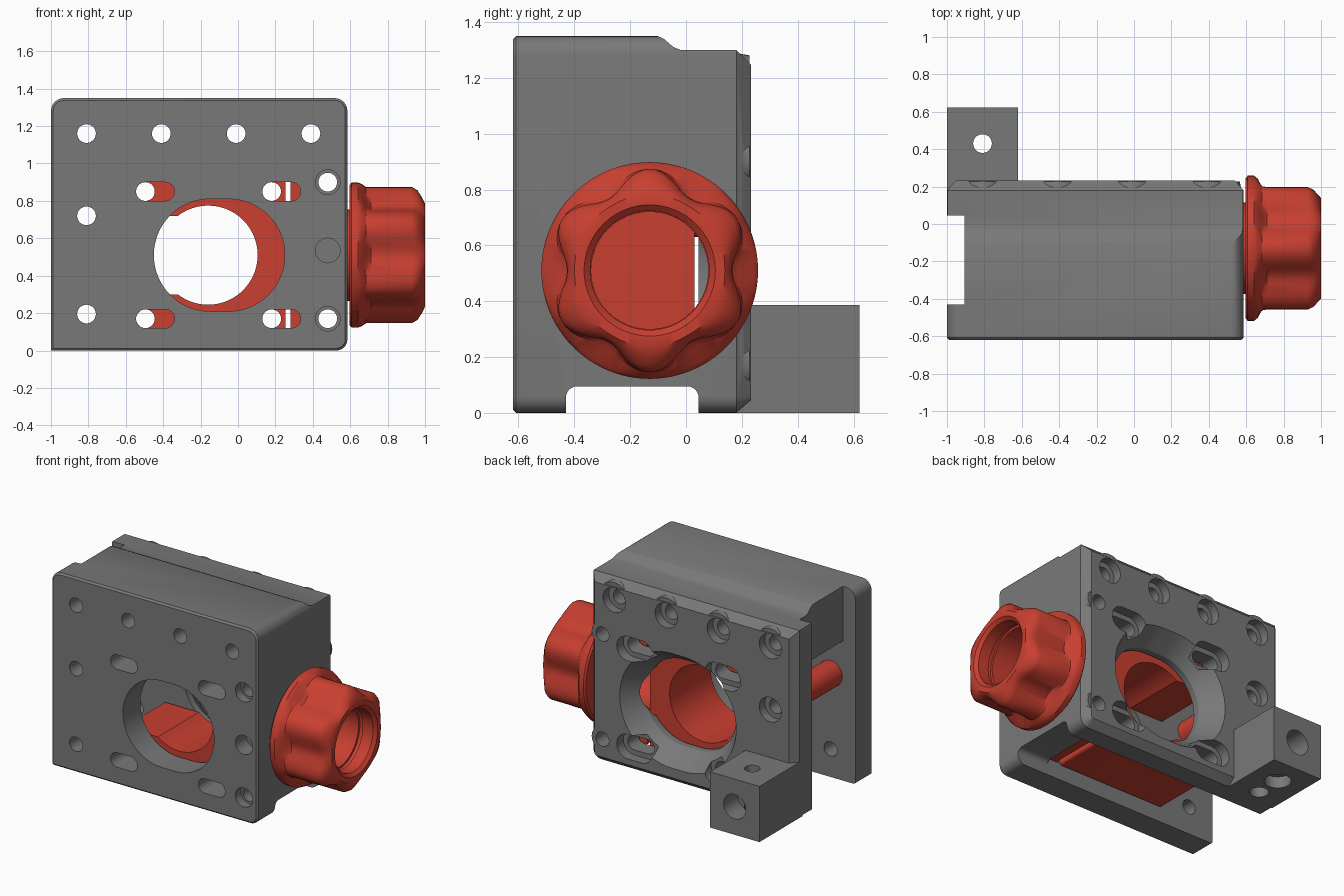
import bpy, bmesh, math

if "Cube" in bpy.data.objects:
    bpy.data.objects.remove(bpy.data.objects["Cube"])


def material(name, rgb):
    m = bpy.data.materials.new(name)
    m.diffuse_color = (*rgb, 1)
    m.use_nodes = True
    m.node_tree.nodes["Principled BSDF"].inputs["Base Color"].default_value = m.diffuse_color
    return m


GREY = material("dark grey", (0.19, 0.19, 0.19))
RED = material("red", (0.58, 0.05, 0.03))


def circle(u, v, r, n=40):
    return [(u + r * math.cos(2 * math.pi * i / n), v + r * math.sin(2 * math.pi * i / n)) for i in range(n)]


def stadium(u0, u1, v, r, n=20):
    pts = []
    for c, start in ((u1, -90), (u0, 90)):
        for i in range(n + 1):
            a = math.radians(start + 180 * i / n)
            pts.append((c + r * math.cos(a), v + r * math.sin(a)))
    return pts


def rounded(u0, u1, v0, v1, radii, inset=0, n=6):
    """Rounded rectangle; radii run from lower left, counter-clockwise."""
    pts = []
    corners = ((u0, v0, 1, 1, 180), (u1, v0, -1, 1, 270), (u1, v1, -1, -1, 0), (u0, v1, 1, -1, 90))
    for (u, v, su, sv, start), r in zip(corners, radii):
        ri = max(r - inset, 0.008)
        for i in range(n + 1):
            a = math.radians(start + 90 * i / n)
            pts.append((u + su * (inset + ri) + ri * math.cos(a), v + sv * (inset + ri) + ri * math.sin(a)))
    return pts


def loft(name, axis, sections, mat, closed=False):
    """Join outlines placed along an axis; closed joins last to first."""
    place = {"x": lambda t, u, v: (t, u, v), "y": lambda t, u, v: (u, t, v), "z": lambda t, u, v: (u, v, t)}[axis]
    bm = bmesh.new()
    rings = [[bm.verts.new(place(t, u, v)) for u, v in pts] for t, pts in sections]
    n = len(rings[0])
    pairs = list(zip(rings, rings[1:])) + ([(rings[-1], rings[0])] if closed else [])
    for a, b in pairs:
        for i in range(n):
            j = (i + 1) % n
            bm.faces.new((a[i], a[j], b[j], b[i]))
    if not closed:
        bm.faces.new(rings[0])
        bm.faces.new(rings[-1])
    bmesh.ops.recalc_face_normals(bm, faces=bm.faces)
    me = bpy.data.meshes.new(name)
    bm.to_mesh(me)
    bm.free()
    me.materials.append(mat)
    ob = bpy.data.objects.new(name, me)
    bpy.context.collection.objects.link(ob)
    return ob


def prism(name, axis, pts, a, b, mat=GREY):
    return loft(name, axis, [(a, pts), (b, pts)], mat)


def box(name, x0, x1, y0, y1, z0, z1, mat=GREY):
    return prism(name, "y", [(x0, z0), (x1, z0), (x1, z1), (x0, z1)], y0, y1, mat)


def combine(target, tool, op="DIFFERENCE"):
    mod = target.modifiers.new("combine", "BOOLEAN")
    mod.object, mod.operation, mod.solver = tool, op, "EXACT"
    bpy.context.view_layer.objects.active = target
    bpy.ops.object.modifier_apply(modifier=mod.name)
    bpy.data.objects.remove(tool)


# Housing shell: chamfered plate outline trimmed by the side profile
def outline(inset):
    return rounded(-1, 0.585, 0, 1.35, (0.015, 0.06, 0.07, 0.07), inset)


housing = loft("housing", "y", [(-0.62, outline(0.012)), (-0.608, outline(0)),
                                (0.18, outline(0)), (0.232, outline(0.045))], GREY)
side = [(-0.7, -0.1), (0.3, -0.1), (0.3, 1.18), (0.18, 1.30), (-0.02, 1.30), (-0.045, 1.31),
        (-0.08, 1.34), (-0.10, 1.349), (-0.12, 1.36), (-0.7, 1.36)]
combine(housing, prism("trim", "x", side, -1.2, 1), "INTERSECT")

# Rear bosses around the edge screws
TOP = [(-0.81, 1.16), (-0.41, 1.16), (-0.01, 1.16), (0.39, 1.16)]
for x, z in TOP:
    combine(housing, loft("boss", "y", [(0.14, circle(x, z, 0.137)), (0.228, circle(x, z, 0.12))], GREY), "UNION")
for z in (0.17, 0.90):
    combine(housing, loft("boss", "y", [(0.14, circle(0.48, z, 0.103)), (0.228, circle(0.48, z, 0.085))], GREY), "UNION")

# Rear mounting foot
combine(housing, box("foot", -1, -0.62, 0.15, 0.622, 0, 0.387), "UNION")

# Inner slide channel, open at the bottom and left
combine(housing, box("cavity", -1.2, 0.35, -0.43, 0.045, -0.1, 0.97))
combine(housing, box("left_gap", -1.2, -0.905, -0.43, 0.045, -0.2, 1.5))
combine(housing, prism("bottom_groove", "x", rounded(-0.43, 0.045, -0.2, 0.095, (0.01, 0.01, 0.04, 0.04)), 0.2, 0.8))
combine(housing, prism("knob_bore", "x", circle(-0.13, 0.51, 0.25, 48), 0.2, 0.8))

# Central window with a wide rear bevel
combine(housing, prism("window", "y", stadium(-0.15, -0.05, 0.51, 0.30, 32), -1, 0.5))
combine(housing, loft("window_bevel", "y", [(0.09, stadium(-0.15, -0.05, 0.51, 0.30, 32)),
                                            (0.25, stadium(-0.15, -0.05, 0.51, 0.41, 32))], GREY))

# Clamp slots, recessed at the rear
for x in (-0.495, 0.18):
    for z in (0.17, 0.85):
        combine(housing, prism("slot", "y", stadium(x, x + 0.105, z, 0.05), -1, 0.5))
        combine(housing, prism("slot_recess", "y", stadium(x, x + 0.105, z, 0.085), 0.16, 0.5))

# Screw holes with counterbores
for x, z in TOP + [(-0.81, 0.72), (-0.81, 0.195), (0.48, 0.17), (0.48, 0.90)]:
    combine(housing, prism("hole", "y", circle(x, z, 0.05, 28), -1, 1))
for x, z in TOP + [(-0.81, 0.72)]:
    combine(housing, prism("counterbore", "y", circle(x, z, 0.085, 32), 0.17, 0.4))
for z, depth in ((0.17, 0.06), (0.535, 0.12), (0.90, 0.06)):
    combine(housing, prism("front_counterbore", "y", circle(0.48, z, 0.066, 32), -0.8, -0.62 + depth))
combine(housing, prism("foot_bore", "y", circle(-0.81, 0.195, 0.085, 32), 0.47, 0.8))
combine(housing, prism("foot_hole", "z", circle(-0.81, 0.43, 0.05, 28), -0.2, 0.6))
combine(housing, prism("foot_recess", "z", circle(-0.81, 0.43, 0.085, 32), -0.2, 0.08))
combine(housing, prism("foot_pin_hole", "z", circle(-0.81, 0.25, 0.06, 28), -0.2, 0.08))

# Sliding block with its bore open to the left
slider = prism("slider", "y", rounded(-0.58, 0.255, 0.10, 0.92, (0.02,) * 4), -0.42, 0.03, RED)
combine(slider, prism("slider_bore", "y", circle(-0.16, 0.51, 0.265, 56), -1, 1, RED))
combine(slider, box("slider_opening", -0.8, -0.2, -1, 1, 0.30, 0.72, RED))
for x in (-0.495, 0.18):
    for z in (0.17, 0.85):
        combine(slider, prism("slider_hole", "y", circle(x, z, 0.05, 28), -1, 1, RED))

# Plate retaining the knob inside the housing
retainer = box("retainer", 0.28, 0.335, -0.42, 0.03, 0.11, 0.91, RED)
combine(retainer, prism("retainer_bore", "x", circle(-0.13, 0.51, 0.21, 48), 0, 1, RED))

# Tubular spacer between the plates
loft("spacer", "y", [(-0.43, circle(-0.81, 0.72, 0.09)), (0.045, circle(-0.81, 0.72, 0.09)),
                     (0.045, circle(-0.81, 0.72, 0.052)), (-0.43, circle(-0.81, 0.72, 0.052))], RED, True)


# Hollow six-lobed knob with flange and inner sleeve
def lobed(r, amp, n=96):
    pts = []
    for i in range(n):
        a = 2 * math.pi * i / n
        q = r - amp * math.cos(6 * a)
        pts.append((-0.13 + q * math.cos(a), 0.51 + q * math.sin(a)))
    return pts


PROFILE = [(0.335, 0.245, 0), (0.597, 0.245, 0), (0.597, 0.375, 0), (0.608, 0.388, 0), (0.642, 0.388, 0),
           (0.662, 0.376, 0.004), (0.685, 0.342, 0.022), (0.71, 0.33, 0.034), (0.93, 0.33, 0.034),
           (0.96, 0.32, 0.026), (0.985, 0.295, 0.012), (1.0, 0.272, 0.003), (1.0, 0.235, 0),
           (0.98, 0.213, 0), (0.90, 0.213, 0), (0.90, 0.225, 0), (0.87, 0.225, 0), (0.87, 0.21, 0), (0.335, 0.21, 0)]
loft("knob", "x", [(x, lobed(r, amp)) for x, r, amp in PROFILE], RED, True)

# Smooth curved faces, keep edges crisp
for ob in bpy.context.scene.objects:
    ob.select_set(True)
    bpy.context.view_layer.objects.active = ob
bpy.ops.object.shade_smooth_by_angle(angle=math.radians(32))
